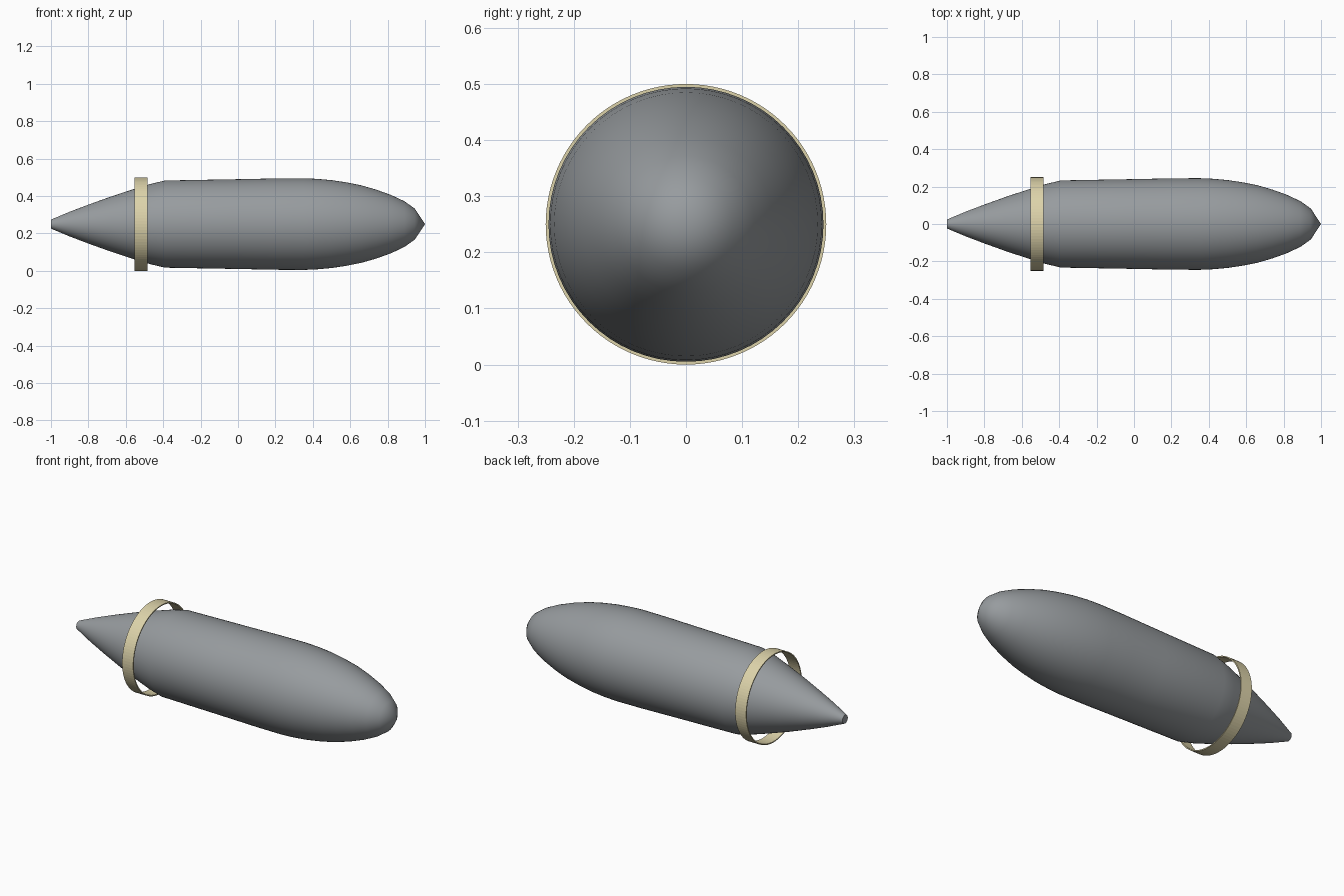
import bpy, bmesh, math

if "Cube" in bpy.data.objects:
    bpy.data.objects.remove(bpy.data.objects["Cube"])

AXIS_Z = 0.25


def material(name, rgb):
    m = bpy.data.materials.new(name)
    m.diffuse_color = (*rgb, 1)
    m.use_nodes = True
    m.node_tree.nodes["Principled BSDF"].inputs["Base Color"].default_value = m.diffuse_color
    return m


def lathe(name, profile, sides, mat, closed=False):
    """Spin (x, radius) points around the long axis; radius 0 makes a pole."""
    bm = bmesh.new()
    rings = []
    for x, r in profile:
        n = sides if r > 0 else 1
        rings.append([bm.verts.new((x, r * math.cos(2 * math.pi * i / sides),
                                    AXIS_Z + r * math.sin(2 * math.pi * i / sides)))
                      for i in range(n)])
    pairs = list(zip(rings, rings[1:]))
    if closed:
        pairs.append((rings[-1], rings[0]))
    for a, b in pairs:
        for i in range(sides):
            j = (i + 1) % sides
            quad = [a[i % len(a)], a[j % len(a)], b[j % len(b)], b[i % len(b)]]
            bm.faces.new(list(dict.fromkeys(quad)))
    bmesh.ops.recalc_face_normals(bm, faces=bm.faces)
    me = bpy.data.meshes.new(name)
    bm.to_mesh(me)
    bm.free()
    me.materials.append(mat)
    ob = bpy.data.objects.new(name, me)
    bpy.context.collection.objects.link(ob)
    return ob


grey = material("steel grey", (0.31, 0.33, 0.345))
cream = material("pale brass", (0.72, 0.65, 0.40))

# Body: blunt tail cone, nearly straight barrel, rounded nose
body = lathe("body", [
    (-1.0, 0), (-1.0, 0.024), (-0.9, 0.066), (-0.8, 0.104), (-0.68, 0.147),
    (-0.555, 0.188), (-0.47, 0.214), (-0.39, 0.233), (0.0, 0.240),
    (0.2, 0.244), (0.35, 0.245), (0.42, 0.242), (0.5, 0.235), (0.58, 0.223),
    (0.66, 0.207), (0.74, 0.184), (0.82, 0.155), (0.89, 0.122),
    (0.945, 0.083), (1.0, 0)], 64, grey)
bpy.context.view_layer.objects.active = body
body.select_set(True)
bpy.ops.object.shade_smooth_by_angle(angle=math.radians(42))

# Tail ring: thin open band standing clear of the cone
lathe("tail_ring", [(-0.553, 0.25), (-0.484, 0.25),
                    (-0.484, 0.244), (-0.553, 0.244)], 96, cream, closed=True)
